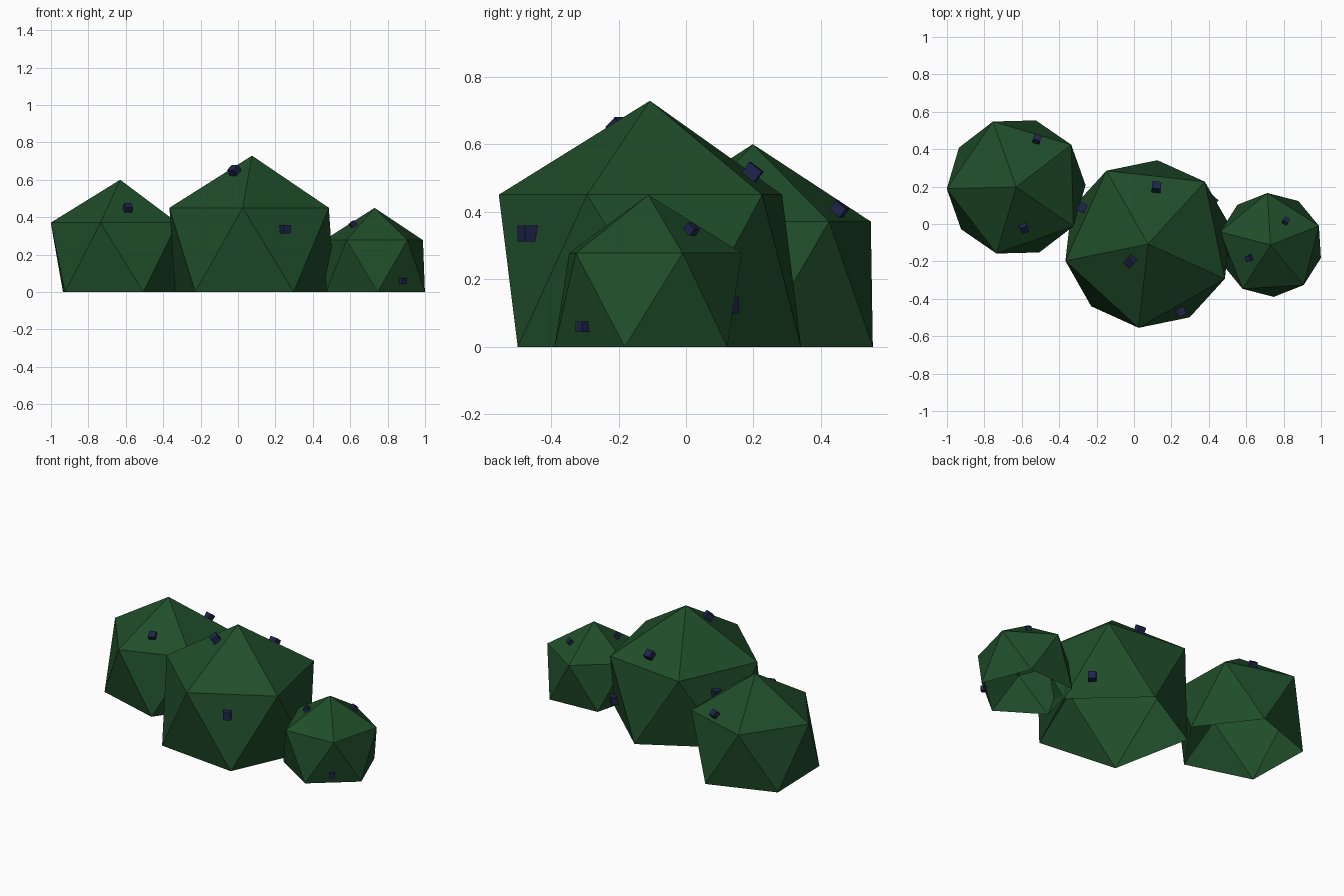
import bpy, bmesh, math
from mathutils import Vector, Matrix
from mathutils.bvhtree import BVHTree

if "Cube" in bpy.data.objects:
    bpy.data.objects.remove(bpy.data.objects["Cube"])


def material(name, rgb):
    m = bpy.data.materials.new(name)
    m.diffuse_color = (*rgb, 1)
    m.use_nodes = True
    m.node_tree.nodes["Principled BSDF"].inputs["Base Color"].default_value = m.diffuse_color
    return m


LEAF = material("leaf green", (0.014, 0.074, 0.023))
BERRY = material("berry navy", (0.013, 0.018, 0.068))


def add_object(name, bm, mat):
    mesh = bpy.data.meshes.new(name)
    bm.to_mesh(mesh)
    bm.free()
    mesh.materials.append(mat)
    bpy.context.collection.objects.link(bpy.data.objects.new(name, mesh))


def bush(name, x, y, r, angle, berries):
    # icosahedron cut off at the ground, open underneath
    bm = bmesh.new()
    half = r / math.sqrt(5)
    bm.verts.new((x, y, half + r))
    for z, turn in ((2 * half, 0), (0, 36)):
        for k in range(5):
            a = math.radians(angle + turn + 72 * k)
            bm.verts.new((x + 2 * half * math.cos(a), y + 2 * half * math.sin(a), z))
    bmesh.ops.convex_hull(bm, input=bm.verts)
    bmesh.ops.recalc_face_normals(bm, faces=bm.faces)
    bm.normal_update()
    bottom = [f for f in bm.faces if f.normal.z < -0.9]
    bmesh.ops.delete(bm, geom=bottom, context='FACES')
    tree = BVHTree.FromBMesh(bm)
    add_object(name, bm, LEAF)

    # cube berries half sunk in the leaves; upright on the walls, tilted on top
    bm = bmesh.new()
    for p in berries:
        loc, normal, _, _ = tree.find_nearest(Vector(p))
        facing = normal if normal.z > 0.4 else Vector((normal.x, normal.y, 0))
        turn = facing.to_track_quat('Z', 'Y').to_matrix().to_4x4()
        size = 0.005 + 0.084 * r
        bmesh.ops.create_cube(bm, size=size,
                              matrix=Matrix.Translation(loc + normal * size * 0.3) @ turn)
    add_object(name + "_berries", bm, BERRY)


bush("middle_bush", 0.075, -0.107, 0.504, -24.4,
     [(-0.02, -0.20, 0.65), (0.12, 0.195, 0.515), (0.25, -0.465, 0.335),
      (-0.28, 0.09, 0.335), (0.43, 0.135, 0.12)])
bush("left_bush", -0.63, 0.198, 0.415, 37.5,
     [(-0.52, 0.452, 0.405), (-0.59, -0.02, 0.445)])
bush("right_bush", 0.73, -0.112, 0.311, 21.5,
     [(0.81, 0.014, 0.345), (0.615, -0.183, 0.362), (0.88, -0.305, 0.06)])
